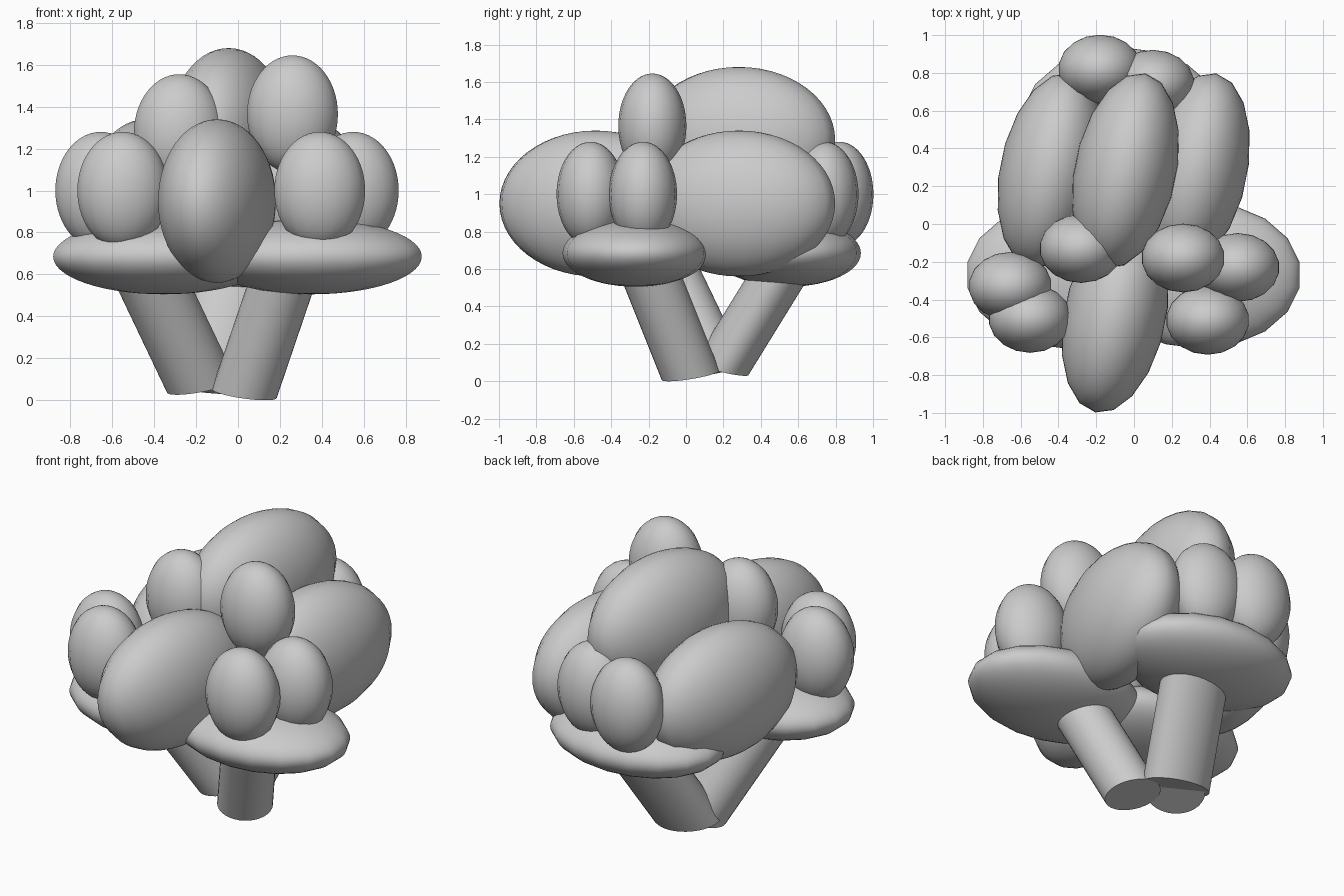
import bpy, bmesh, math
from mathutils import Vector

if "Cube" in bpy.data.objects:
    bpy.data.objects.remove(bpy.data.objects["Cube"])


def finish(name, bm, angle=None):
    me = bpy.data.meshes.new(name)
    bm.to_mesh(me)
    bm.free()
    ob = bpy.data.objects.new(name, me)
    bpy.context.collection.objects.link(ob)
    bpy.ops.object.select_all(action='DESELECT')
    ob.select_set(True)
    bpy.context.view_layer.objects.active = ob
    if angle:
        bpy.ops.object.shade_smooth_by_angle(angle=math.radians(angle))
    else:
        bpy.ops.object.shade_smooth()
    return ob


def blob(name, centre, radii, turn=0):
    bm = bmesh.new()
    bmesh.ops.create_uvsphere(bm, u_segments=18, v_segments=28, radius=1)
    ob = finish(name, bm)
    ob.location, ob.scale = centre, radii
    ob.rotation_euler = (0, 0, math.radians(turn))


def stem(name, base, lean, rx, ry, top=0.64, n=32):
    # leaning oval cylinder with slightly tilted end caps
    bm = bmesh.new()
    rings = []
    for z in (base[2], top):
        ring = []
        for i in range(n):
            a = 2 * math.pi * i / n
            dx, dy = rx * math.cos(a), ry * math.sin(a)
            dz = -0.4 * (lean[0] * dx + lean[1] * dy)
            h = z - base[2]
            ring.append(bm.verts.new((base[0] + lean[0] * h + dx,
                                      base[1] + lean[1] * h + dy, z + dz)))
        rings.append(ring)
    lo, hi = rings
    for i in range(n):
        j = (i + 1) % n
        bm.faces.new((lo[i], lo[j], hi[j], hi[i]))
    bm.faces.new(lo[::-1])
    bm.faces.new(hi)
    finish(name, bm, 40)


# Three stems spreading outward from the foot
stem("stem_right", (0.03, 0.025, 0.032), (0.34, -0.40), 0.155, 0.155)
stem("stem_left", (-0.175, 0.15, 0.07), (-0.477, -0.48), 0.165, 0.165)
stem("stem_back", (-0.145, 0.19, 0.07), (0.25, 0.617), 0.21, 0.145)

# Flat foliage pads
for name, x, y in (("right", 0.35, -0.27), ("left", -0.355, -0.27), ("back", -0.06, 0.545)):
    blob("foliage_pad_" + name, (x, y, 0.685), (0.535, 0.39, 0.18))

# Large long foliage clumps
for i, c in enumerate([(-0.045, 0.283, 1.29), (-0.44, 0.283, 0.95),
                       (0.33, 0.283, 0.95), (-0.10, -0.483, 0.95)]):
    blob(f"large_clump_{i + 1}", c, (0.27, 0.525, 0.39), -11.5)

# Small upright foliage clumps
small = [(0.26, -0.18, 1.365), (0.39, -0.51, 1.0), (0.55, -0.23, 1.0),
         (-0.28, -0.13, 1.275), (-0.655, -0.33, 1.0), (-0.55, -0.50, 1.0),
         (-0.18, 0.82, 1.0), (0.10, 0.74, 1.0)]
for i, c in enumerate(small):
    blob(f"small_clump_{i + 1}", c, (0.22, 0.182, 0.28))
